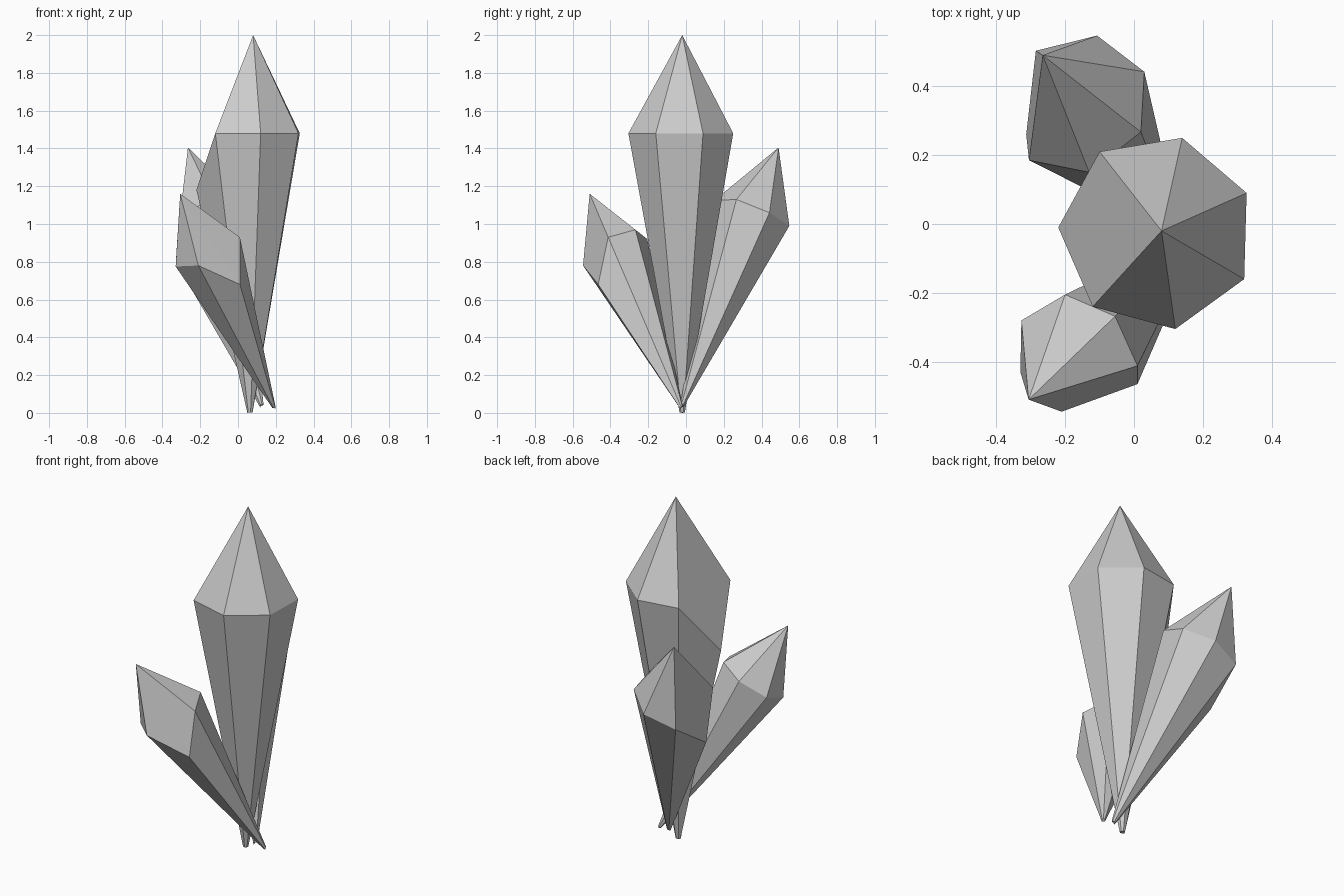
import bpy, bmesh
from mathutils import Vector

if "Cube" in bpy.data.objects:
    bpy.data.objects.remove(bpy.data.objects["Cube"])


def crystal(name, base, tip, shoulder):
    """Faceted shard: tiny seven-sided foot, wide shoulder ring, pointed tip."""
    bm = bmesh.new()
    ring = [Vector(p) for p in shoulder]
    mid = sum(ring, Vector()) / len(ring)
    foot = [Vector(base) + (p - mid) * 0.05 for p in ring]
    for p in foot:
        p.z = max(p.z, 0.0)
    low = [bm.verts.new(p) for p in foot]
    high = [bm.verts.new(p) for p in ring]
    top = bm.verts.new(tip)
    n = len(ring)
    for i in range(n):
        j = (i + 1) % n
        bm.faces.new((low[i], low[j], high[j], high[i]))
        bm.faces.new((high[i], high[j], top))
    bm.faces.new(low[::-1])
    bmesh.ops.recalc_face_normals(bm, faces=bm.faces)
    mesh = bpy.data.meshes.new(name)
    bm.to_mesh(mesh)
    bm.free()
    bpy.context.collection.objects.link(bpy.data.objects.new(name, mesh))


# Tall central shard, one shoulder corner chipped lower
crystal("main_crystal", (0.064, -0.02, 0), (0.08, -0.02, 2.0), [
    (0.14, 0.25, 1.48), (-0.10, 0.21, 1.48), (-0.22, -0.01, 1.18),
    (-0.12, -0.24, 1.48), (0.12, -0.305, 1.48), (0.32, -0.16, 1.48),
    (0.327, 0.09, 1.48)])

# Short shard leaning forward and left
crystal("front_crystal", (0.19, -0.025, 0.03), (-0.306, -0.51, 1.16), [
    (-0.21, -0.545, 0.78), (0.01, -0.465, 0.68), (0.01, -0.412, 0.93),
    (-0.055, -0.268, 0.97), (-0.20, -0.205, 0.92), (-0.327, -0.28, 0.83),
    (-0.33, -0.43, 0.775)])

# Medium shard leaning back and left
crystal("back_crystal", (0.126, -0.02, 0.04), (-0.265, 0.49, 1.405), [
    (-0.285, 0.503, 0.93), (-0.107, 0.547, 0.99), (0.03, 0.442, 1.06),
    (0.02, 0.267, 1.13), (-0.13, 0.15, 1.125), (-0.305, 0.185, 1.06),
    (-0.313, 0.26, 0.77)])
